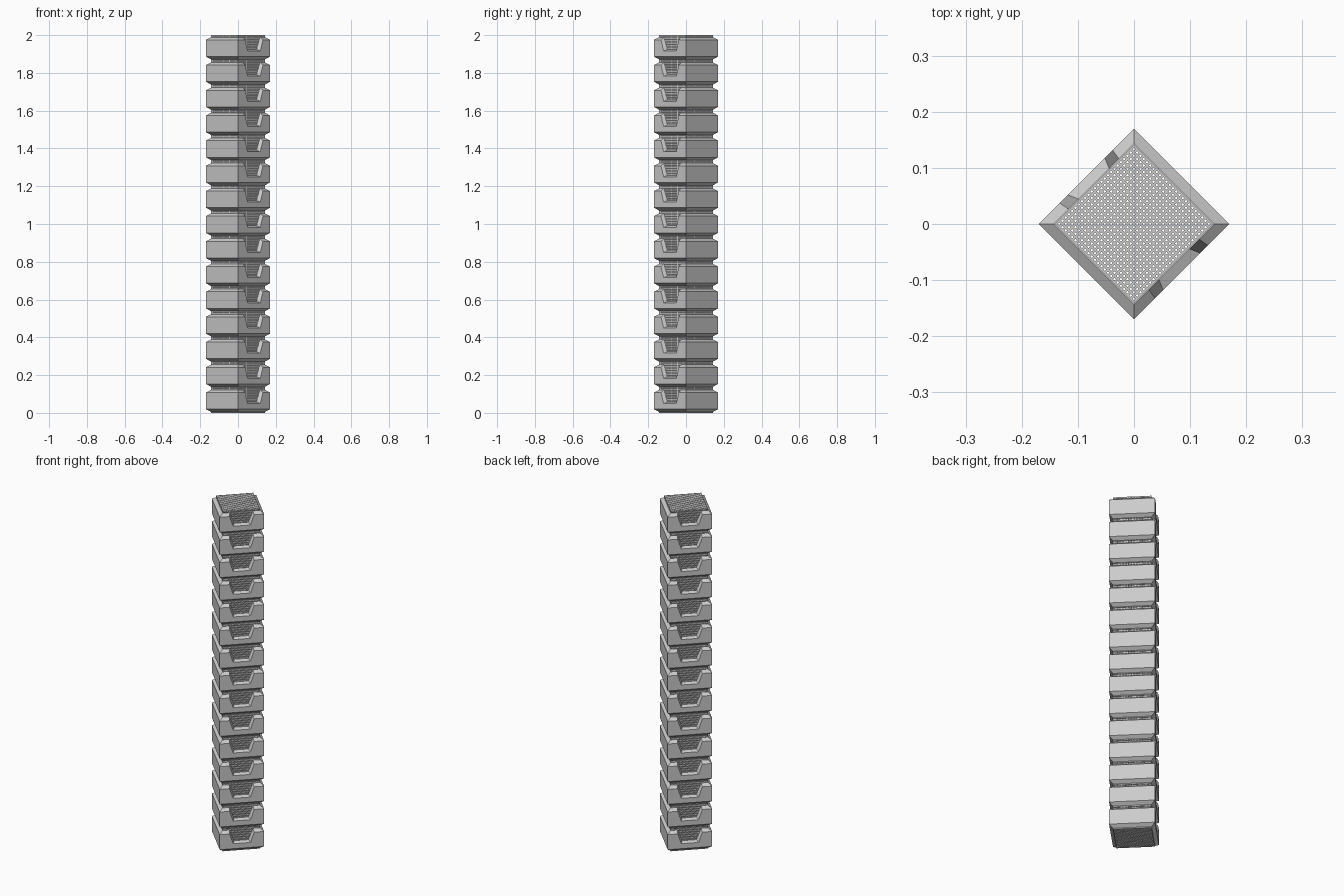
import bpy, bmesh, math

if "Cube" in bpy.data.objects:
    bpy.data.objects.remove(bpy.data.objects["Cube"])

COUNT = 15
PITCH = 2.0 / COUNT
TURN = math.radians(45)
INNER, OUTER = 0.101, 0.1202


def make_object(name, bm):
    bmesh.ops.recalc_face_normals(bm, faces=bm.faces[:])
    mesh = bpy.data.meshes.new(name)
    bm.to_mesh(mesh)
    bm.free()
    ob = bpy.data.objects.new(name, mesh)
    bpy.context.collection.objects.link(ob)
    ob.rotation_euler.z = TURN
    return ob


def add_array(ob, count, step):
    mod = ob.modifiers.new("repeat", 'ARRAY')
    mod.count = count
    mod.use_relative_offset = False
    mod.use_constant_offset = True
    mod.constant_offset_displace = step


# square frame: closed four-point wall profile swept round the square
bm = bmesh.new()
rings = []
for half, z in ((INNER, 0.005), (OUTER, 0.020), (OUTER, 0.108), (INNER, 0.122)):
    rings.append([bm.verts.new((sx * half, sy * half, z))
                  for sx, sy in ((-1, -1), (1, -1), (1, 1), (-1, 1))])
for r in range(4):
    a, b = rings[r], rings[(r + 1) % 4]
    for i in range(4):
        j = (i + 1) % 4
        bm.faces.new((a[i], a[j], b[j], b[i]))
frame = make_object("stacked_frames", bm)

# flared trapezoid notches on two opposite walls
bm = bmesh.new()
for side in (-1, 1):
    loops = []
    for y, grow in ((0.095, 0.0), (0.126, 0.013)):
        low, high, floor = 0.036 + grow, 0.064 + grow, 0.060 - grow
        loops.append([bm.verts.new((x, side * y, z)) for x, z in
                      ((-low, floor), (low, floor), (high, 0.13), (-high, 0.13))])
    a, b = loops
    bm.faces.new(a)
    bm.faces.new(b)
    for i in range(4):
        j = (i + 1) % 4
        bm.faces.new((a[i], a[j], b[j], b[i]))
cutter = make_object("notch_cutter", bm)
cutter.hide_render = True
cutter.hide_viewport = True

cut = frame.modifiers.new("notches", 'BOOLEAN')
cut.operation = 'DIFFERENCE'
cut.solver = 'EXACT'
cut.object = cutter
add_array(frame, COUNT, (0, 0, PITCH))

# fine lattice core: one bar repeated across and up for each direction
N, LAYERS, BAR, TALL = 25, COUNT * 10, 0.0045, 0.0067
HALF = 0.1005
SIDE_STEP = (2 * HALF - BAR) / (N - 1)
LAYER_STEP = (2.0 - TALL) / (LAYERS - 1)


def bar(name, size, corner):
    bm = bmesh.new()
    bmesh.ops.create_cube(bm, size=1)
    for v in bm.verts:
        v.co = [c + (p + 0.5) * s for c, p, s in zip(corner, v.co, size)]
    return make_object(name, bm)


corner = (-HALF, -HALF, 0)
ob = bar("lattice_bars_across", (2 * HALF, BAR, TALL), corner)
add_array(ob, N, (0, SIDE_STEP, 0))
add_array(ob, LAYERS, (0, 0, LAYER_STEP))

ob = bar("lattice_bars_along", (BAR, 2 * HALF, TALL), corner)
add_array(ob, N, (SIDE_STEP, 0, 0))
add_array(ob, LAYERS, (0, 0, LAYER_STEP))

ob = bar("lattice_uprights", (BAR, BAR, 2.0), corner)
add_array(ob, N, (SIDE_STEP, 0, 0))
add_array(ob, N, (0, SIDE_STEP, 0))
